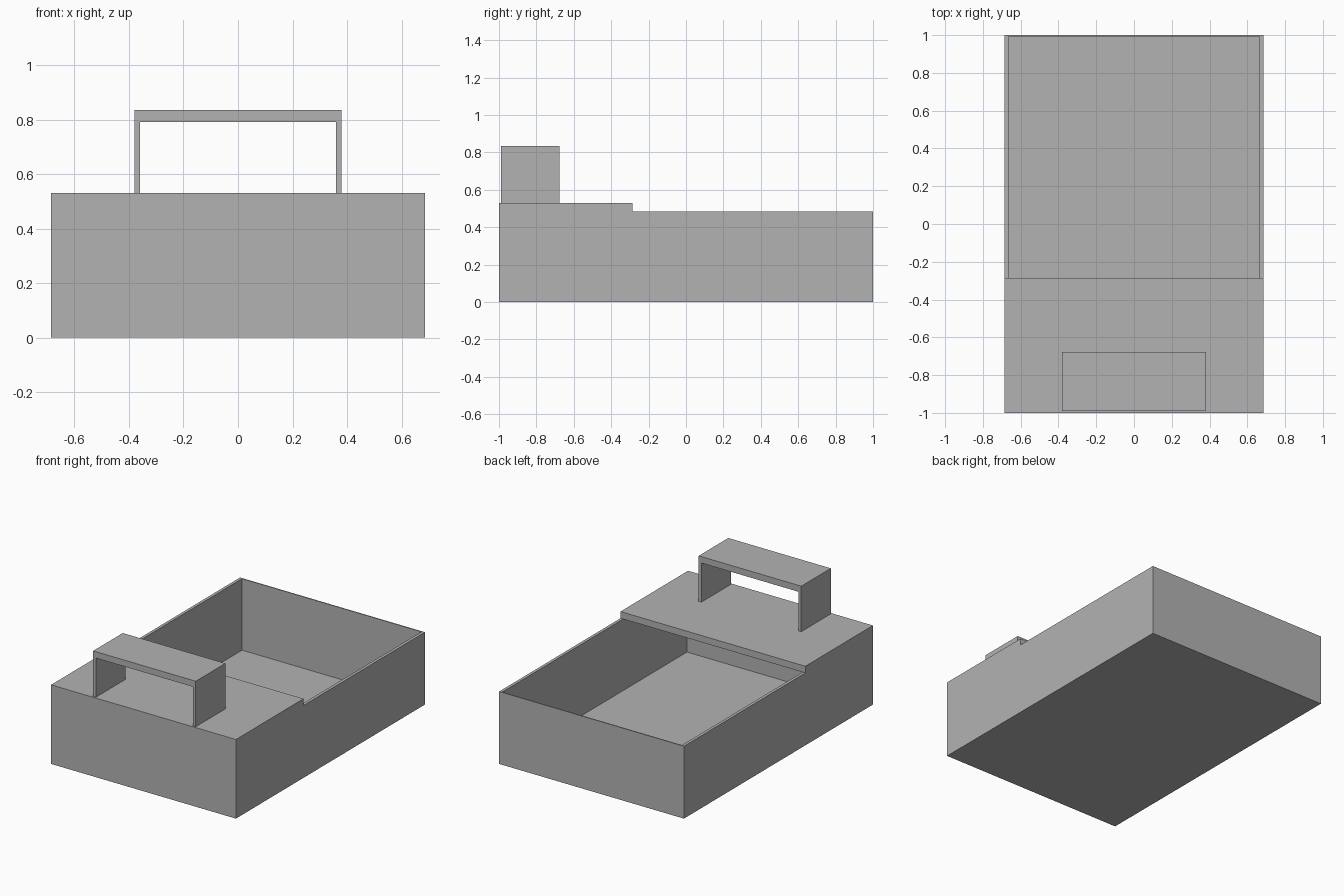
import bpy

default = bpy.data.objects.get("Cube")
if default:
    bpy.data.objects.remove(default, do_unlink=True)

grey = bpy.data.materials.new("plain_grey")
grey.use_nodes = True
color = (0.45, 0.45, 0.45, 1)
grey.diffuse_color = color
grey.node_tree.nodes["Principled BSDF"].inputs["Base Color"].default_value = color


def box(name, x, y, z):
    """Box spanning the given (low, high) ranges."""
    spans = (x, y, z)
    bpy.ops.mesh.primitive_cube_add(size=1)
    ob = bpy.context.object
    ob.name = ob.data.name = name
    for v in ob.data.vertices:
        v.co = [hi if c > 0 else lo for c, (lo, hi) in zip(v.co, spans)]
    ob.data.materials.append(grey)
    return ob


def cut(target, cutter):
    """Subtract the cutter from the target, then remove the cutter."""
    cutter.hide_render = True
    mod = target.modifiers.new("hollow", "BOOLEAN")
    mod.operation = "DIFFERENCE"
    mod.solver = "EXACT"
    mod.object = cutter
    bpy.context.view_layer.objects.active = target
    bpy.ops.object.modifier_apply(modifier=mod.name)
    bpy.data.objects.remove(cutter, do_unlink=True)


HALF_W, RIM, LID_TOP = 0.685, 0.485, 0.53

# Open tray with thin walls and floor
tray = box("tray", (-HALF_W, HALF_W), (-1, 1), (0, RIM))
cut(tray, box("tray_cavity", (-0.665, 0.665), (-0.96, 0.993), (0.006, 1)))

# Raised slab covering the front part of the tray
box("front_lid", (-HALF_W, HALF_W), (-1, -0.285), (RIM, LID_TOP))

# Bridge-shaped handle: two thin legs under a top plate
handle = box("handle", (-0.38, 0.38), (-0.99, -0.677), (LID_TOP, 0.835))
cut(handle, box("handle_opening", (-0.36, 0.36), (-2, 0), (0, 0.792)))
